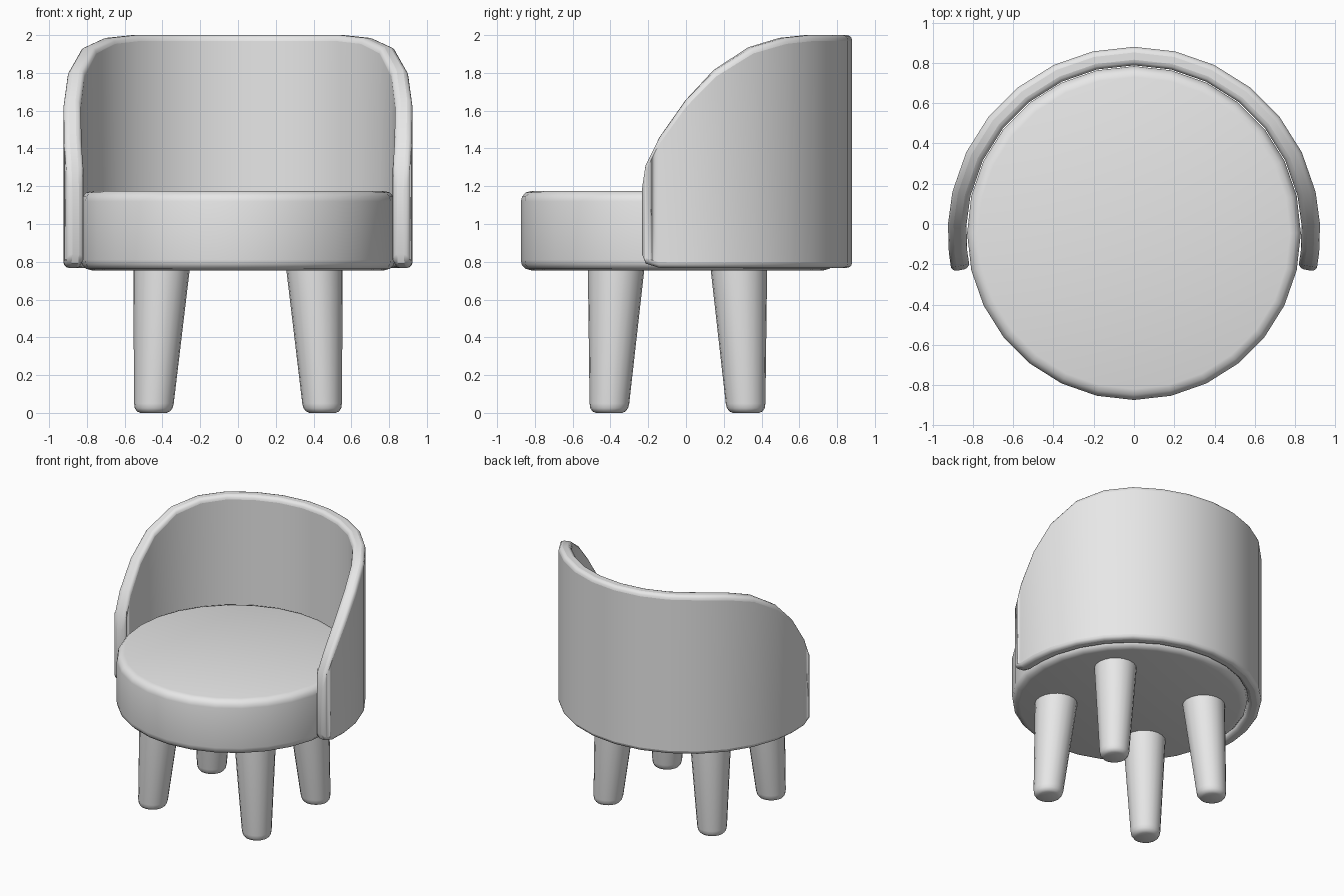
import bpy
import math
from mathutils import Vector

cube = bpy.data.objects.get("Cube")
if cube:
    bpy.data.objects.remove(cube)

CENTRE_Y = -0.045
SIDES = 28

grey = bpy.data.materials.new("light grey")
grey.use_nodes = True
grey.diffuse_color = (0.8, 0.8, 0.8, 1)
grey.node_tree.nodes["Principled BSDF"].inputs["Base Color"].default_value = (0.8, 0.8, 0.8, 1)


def add_part(name, verts, faces):
    mesh = bpy.data.meshes.new(name)
    mesh.from_pydata(verts, [], faces)
    mesh.materials.append(grey)
    obj = bpy.data.objects.new(name, mesh)
    bpy.context.collection.objects.link(obj)
    return obj


def smooth(obj):
    bpy.ops.object.select_all(action="DESELECT")
    obj.select_set(True)
    bpy.context.view_layer.objects.active = obj
    bpy.ops.object.shade_smooth_by_angle(angle=math.radians(40))


def lathe(name, rings, sides):
    """Skin a stack of circles given as (centre, radius), capped at both ends."""
    verts, faces = [], []
    for centre, radius in rings:
        for i in range(sides):
            a = math.tau * i / sides
            verts.append(Vector(centre) + Vector((math.sin(a), math.cos(a), 0)) * radius)
    for r in range(len(rings) - 1):
        for i in range(sides):
            j = (i + 1) % sides
            low, high = r * sides, (r + 1) * sides
            faces.append((low + j, low + i, high + i, high + j))
    faces.append(tuple(range(sides)))
    faces.append(tuple(reversed(range(len(verts) - sides, len(verts)))))
    obj = add_part(name, verts, faces)
    smooth(obj)
    return obj


# Round seat cushion with softened rims
seat_profile = [(0.755, 0.775), (0.763, 0.805), (0.785, 0.825), (0.81, 0.829),
                (1.12, 0.829), (1.145, 0.823), (1.167, 0.803), (1.175, 0.775)]
lathe("seat", [((0, CENTRE_Y, z), r) for z, r in seat_profile], SIDES)

# Curved backrest: columns of (depth, bottom, top) from arm tip to the middle
columns = [(-0.238, 0.84, 1.18), (-0.217, 0.79, 1.315), (-0.143, 0.768, 1.46),
           (0, 0.768, 1.655), (0.16, 0.768, 1.815), (0.356, 0.768, 1.935),
           (0.532, 0.768, 1.985), (0.678, 0.768, 2), (0.79, 0.768, 2),
           (0.857, 0.768, 2), (0.88, 0.768, 2)]
OUTER, INNER = 0.925, 0.833
half = [(math.acos(min(1, (y - CENTRE_Y) / OUTER)), lo, hi) for y, lo, hi in columns]
arc = half + [(-a, lo, hi) for a, lo, hi in reversed(half[:-1])]
verts, faces = [], []
for a, lo, hi in arc:
    for radius, z in ((OUTER, lo), (OUTER, hi), (INNER, hi), (INNER, lo)):
        verts.append((math.sin(a) * radius, CENTRE_Y + math.cos(a) * radius, z))
for c in range(len(arc) - 1):
    for k in range(4):
        n = (k + 1) % 4
        faces.append((4 * c + k, 4 * c + 4 + k, 4 * c + 4 + n, 4 * c + n))
faces.append((0, 1, 2, 3))
last = len(verts) - 4
faces.append((last + 3, last + 2, last + 1, last))
back = add_part("backrest", verts, [tuple(reversed(f)) for f in faces])
bevel = back.modifiers.new("soft_rim", "BEVEL")
bevel.width = 0.028
bevel.segments = 3
bevel.limit_method = "ANGLE"
bevel.angle_limit = math.radians(60)
bevel.use_clamp_overlap = False
smooth(back)

# Four splayed, tapered legs with rounded feet
for side, sx in (("left", 1), ("right", -1)):
    for end, sy in (("front", -1), ("back", 1)):
        rings = []
        for z, r in ((0, 0.07), (0.008, 0.088), (0.025, 0.1), (0.05, 0.105), (0.8, 0.152)):
            t = z / 0.76
            centre = (sx * (0.448 - 0.043 * t), CENTRE_Y + sy * (0.363 - 0.038 * t), z)
            rings.append((centre, r))
        lathe(f"{end}_{side}_leg", rings, 20)
